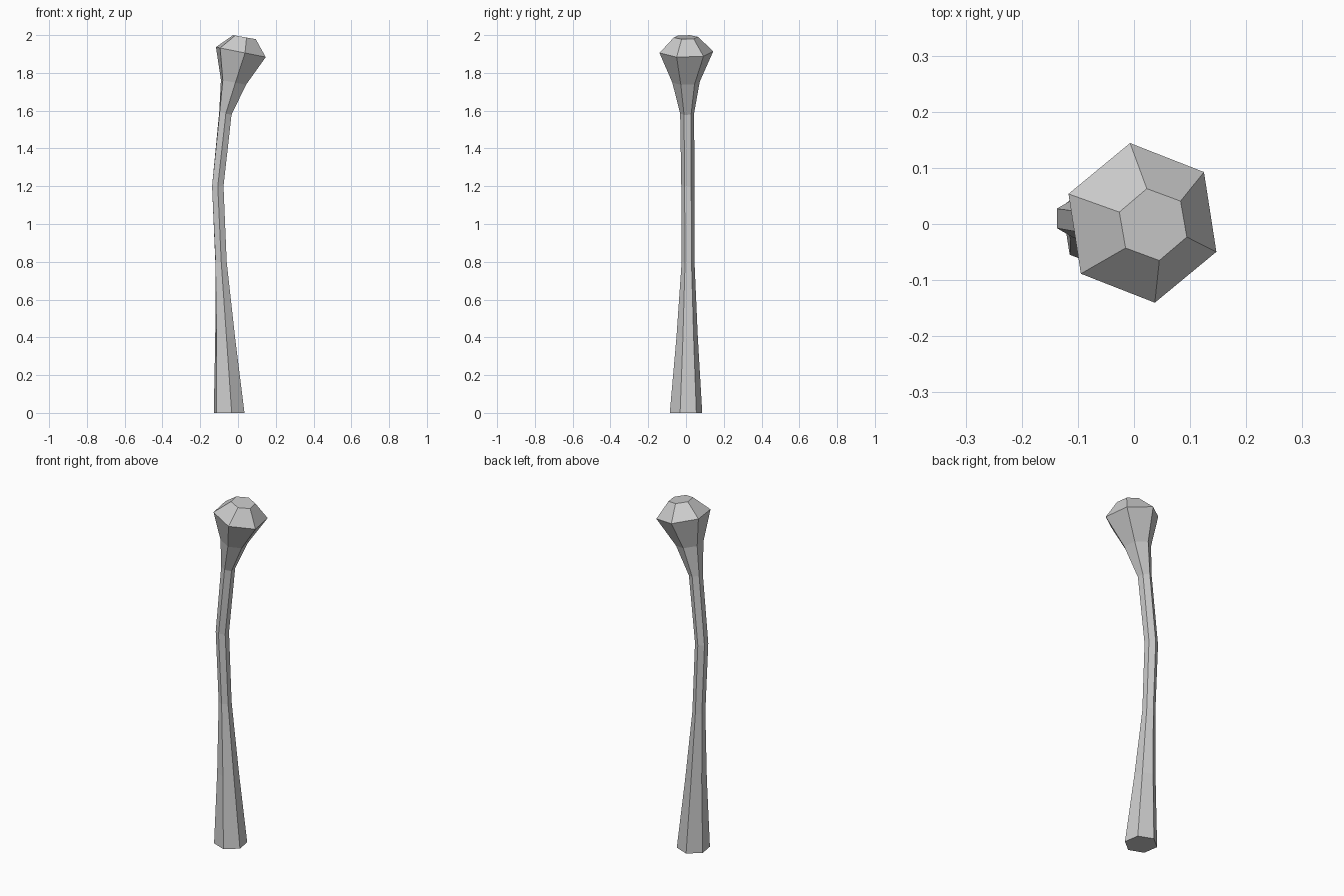
import bpy
import bmesh
from math import radians
from mathutils import Matrix, Vector

cube = bpy.data.objects.get("Cube")
if cube:
    bpy.data.objects.remove(cube, do_unlink=True)

SIDES = 6

# Single pale grey material
grey = bpy.data.materials.new("pale grey")
grey.use_nodes = True
colour = (0.6, 0.6, 0.6, 1)
grey.diffuse_color = colour
grey.node_tree.nodes["Principled BSDF"].inputs["Base Color"].default_value = colour

# Stem and cap cross-sections: centre x, y, z, radius, twist, lean (degrees)
rings = [
    (-0.047, 0.00, 0.00, 0.087, 39, 0),
    (-0.068, 0.006, 0.40, 0.057, 37, 0),
    (-0.09, 0.011, 0.80, 0.034, 32, 0),
    (-0.107, 0.01, 1.20, 0.035, 30, 0),
    (-0.067, 0.006, 1.585, 0.037, 34, 12),
    (-0.024, 0.00, 1.75, 0.073, 38, 11),
    (0.015, 0.002, 1.91, 0.144, 39, 11.4),
    (0.034, -0.001, 1.989, 0.065, 40, 10),
]

bm = bmesh.new()


def add_ring(x, y, z, radius, twist, lean):
    place = (Matrix.Translation((x, y, z))
             @ Matrix.Rotation(radians(lean), 4, "Y")
             @ Matrix.Rotation(radians(twist), 4, "Z"))
    spoke = Vector((radius, 0, 0))
    return [bm.verts.new(place @ (Matrix.Rotation(radians(360 * i / SIDES), 4, "Z") @ spoke))
            for i in range(SIDES)]


loops = [add_ring(*r) for r in rings]

# Side walls between neighbouring sections
for low, high in zip(loops, loops[1:]):
    for i in range(SIDES):
        j = (i + 1) % SIDES
        bm.faces.new((low[i], low[j], high[j], high[i]))

# Flat base and top
bm.faces.new(loops[0][::-1])
bm.faces.new(loops[-1])
bmesh.ops.recalc_face_normals(bm, faces=bm.faces)

mesh = bpy.data.meshes.new("mushroom_stalk")
bm.to_mesh(mesh)
bm.free()
mesh.materials.append(grey)
stalk = bpy.data.objects.new("mushroom_stalk", mesh)
bpy.context.collection.objects.link(stalk)
